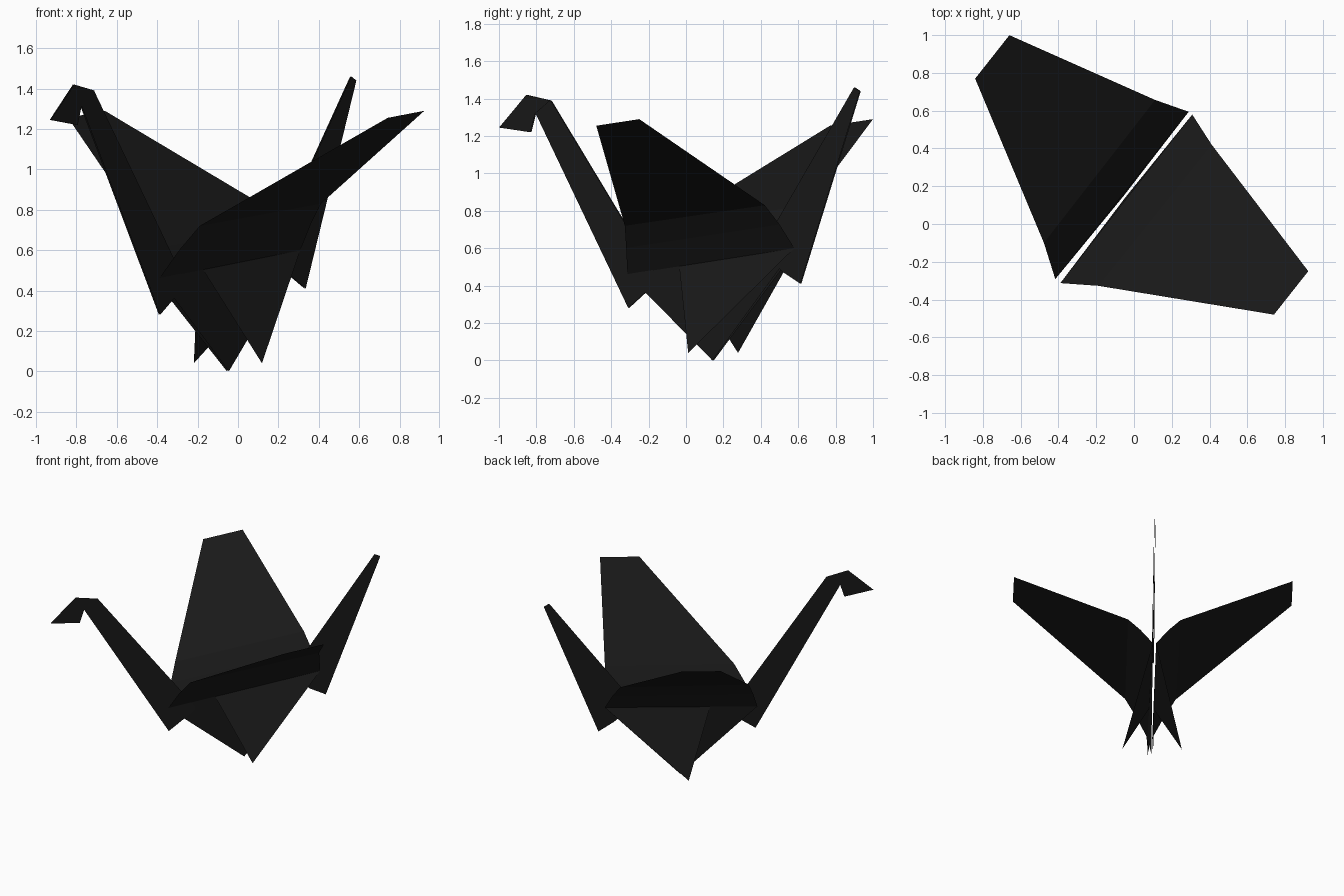
import bpy
from math import radians
from mathutils import Vector

if "Cube" in bpy.data.objects:
    bpy.data.objects.remove(bpy.data.objects["Cube"])

# Local frame: x runs head to tail, y across the wings, z up.
ANGLE = radians(51.7)
CENTRE = (-0.05, 0.145, 0)

paper = bpy.data.materials.new("black_paper")
paper.diffuse_color = (0.01, 0.01, 0.01, 1)
paper.use_nodes = True
paper.node_tree.nodes["Principled BSDF"].inputs["Base Color"].default_value = paper.diffuse_color


def sheet(name, verts, faces, mirror=True):
    """Thin paper sheet, optionally mirrored across the fold plane."""
    me = bpy.data.meshes.new(name)
    me.from_pydata([tuple(v) for v in verts], [], faces)
    me.materials.append(paper)
    ob = bpy.data.objects.new(name, me)
    ob.location = CENTRE
    ob.rotation_euler.z = ANGLE
    bpy.context.collection.objects.link(ob)
    if mirror:
        m = ob.modifiers.new("Mirror", 'MIRROR')
        m.use_axis = (False, True, False)
        m.use_mirror_merge = False
    return ob


def layers(name, outline, faces, y):
    """Two paper layers of a flat folded part lying at offset y."""
    n = len(outline)
    verts = [(x, y + o, z) for o in (-0.004, 0.004) for x, z in outline]
    allf = faces + [[i + n for i in reversed(f)] for f in faces]
    sheet(name, verts, allf, mirror=False)


# Body fold line, neck end and tail end
A, F = Vector((-0.57, -0.017, 0.46)), Vector((0.563, -0.012, 0.60))

# Wings: root, soft bend, knee, tip
B, E = Vector((-0.457, -0.183, 0.72)), Vector((0.502, -0.19, 0.83))
C, D = Vector((0.0, -1.008, 1.255)), Vector((0.293, -1.008, 1.29))
lift = Vector((0, 0, 0.012))
rows = [(A, F), ((A + B) / 2 + lift, (F + E) / 2 + lift), (B, E), (C, D)]
verts = [v for row in rows for v in row]
sheet("wings", verts, [[2*i, 2*i + 1, 2*i + 3, 2*i + 2] for i in range(3)])

# Inner body walls meeting near the lowest point
sheet("body", [A, F, (0, -0.006, 0)], [[0, 1, 2]])

# Flaps splayed out below the wings
sheet("side_flaps", [A.lerp(F, 0.31), F, (0, -0.215, 0.04)], [[0, 1, 2]])

# Neck with its lower point tucked against the body
layers("neck", [(-1.092, 1.39), (-1.195, 1.32), (-0.564, 0.28),
                (-0.37, 0.42), (-0.37, 0.45)], [[0, 1, 2, 3, 4]], -0.014)

# Head folded forward and down
layers("head", [(-1.092, 1.39), (-1.256, 1.42), (-1.441, 1.245),
                (-1.227, 1.22), (-1.195, 1.32)], [[0, 1, 4], [1, 2, 3, 4]], -0.018)

# Tail
layers("tail", [(0.97, 1.46), (1.01, 1.44), (0.605, 0.41),
                (0.49, 0.47), (0.36, 0.57), (0.345, 0.61)],
       [[0, 1, 2, 3, 4, 5]], -0.009)
